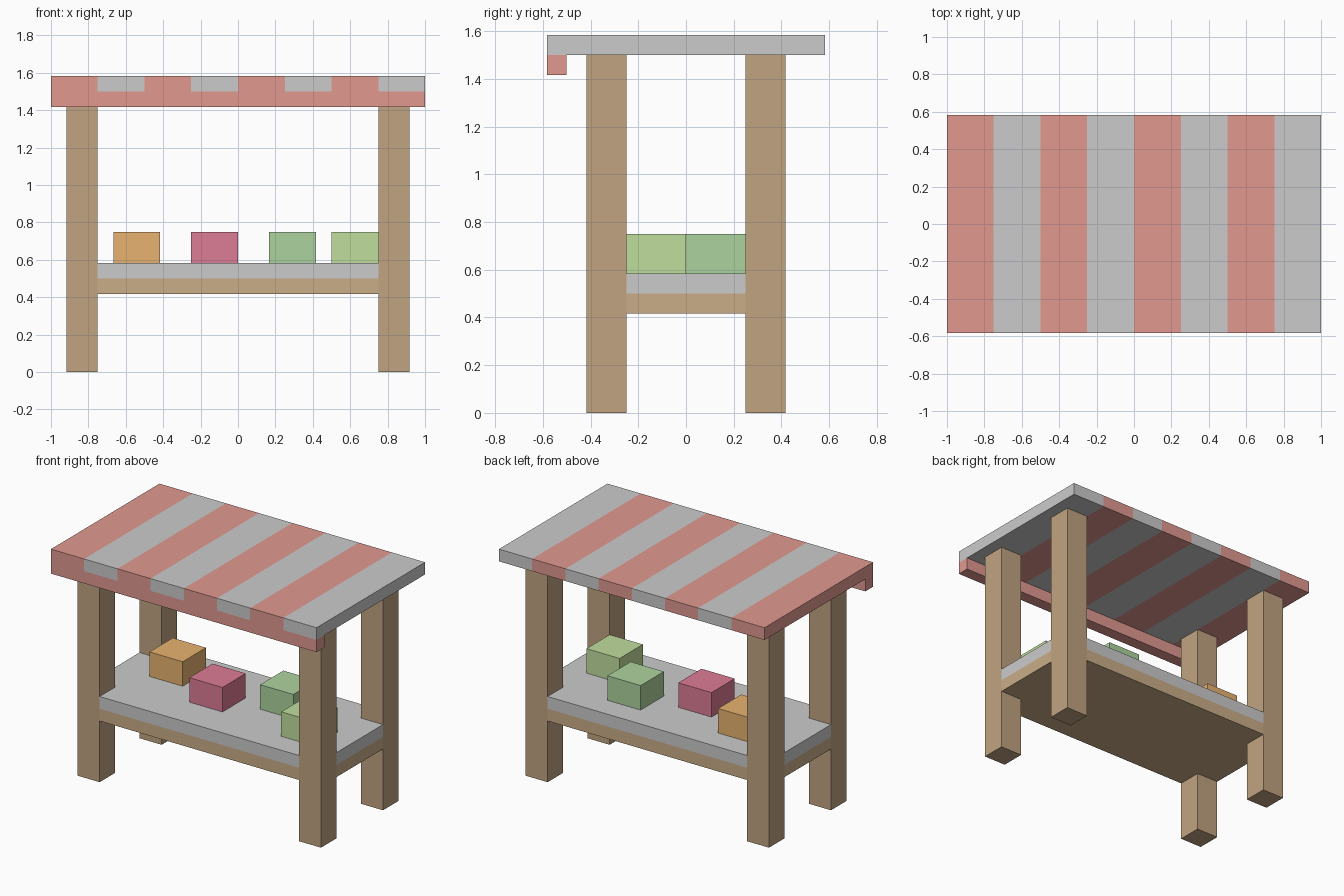
import bpy, bmesh

if "Cube" in bpy.data.objects:
    bpy.data.objects.remove(bpy.data.objects["Cube"])

U = 1 / 12  # the stall is laid out on a grid of 24 units per 2 m


def material(name, rgb):
    m = bpy.data.materials.new(name)
    m.diffuse_color = (*rgb, 1)
    m.use_nodes = True
    m.node_tree.nodes["Principled BSDF"].inputs["Base Color"].default_value = m.diffuse_color
    return m


wood = material("wood", (0.53, 0.37, 0.22))
plank = material("plank", (0.59, 0.42, 0.25))
red = material("red_cloth", (0.75, 0.32, 0.28))
orange = material("orange", (0.81, 0.45, 0.16))
berry = material("berry", (0.72, 0.20, 0.30))
green = material("green", (0.42, 0.65, 0.34))
lime = material("lime", (0.53, 0.73, 0.34))


def finish(name, bm, mat):
    bmesh.ops.recalc_face_normals(bm, faces=bm.faces)
    mesh = bpy.data.meshes.new(name)
    bm.to_mesh(mesh)
    bm.free()
    if mat:
        mesh.materials.append(mat)
    ob = bpy.data.objects.new(name, mesh)
    bpy.context.collection.objects.link(ob)


def prism(name, outline, z0, z1, mat=None):
    """Extrude an XY outline (grid units) from z0 to z1."""
    bm = bmesh.new()
    face = bm.faces.new([bm.verts.new((x * U, y * U, z0 * U)) for x, y in outline])
    top = bmesh.ops.extrude_face_region(bm, geom=[face])["geom"]
    bmesh.ops.translate(bm, vec=(0, 0, (z1 - z0) * U),
                        verts=[v for v in top if isinstance(v, bmesh.types.BMVert)])
    finish(name, bm, mat)


def box(name, x0, x1, y0, y1, z0, z1, mat=None):
    prism(name, [(x0, y0), (x1, y0), (x1, y1), (x0, y1)], z0, z1, mat)


# Four corner posts
for side, x in (("left", -11), ("right", 9)):
    for end, y in (("front", -5), ("back", 3)):
        box(f"{end}_{side}_post", x, x + 2, y, y + 2, 0, 18, wood)

# Counter: two layers notched around the posts
notched = [(-9, -5), (9, -5), (9, -3), (11, -3), (11, 3), (9, 3),
           (9, 5), (-9, 5), (-9, 3), (-11, 3), (-11, -3), (-9, -3)]
prism("counter_base", notched, 5, 6, plank)
prism("counter_top", notched, 6, 7)

# Striped awning and its front valance
for i in range(8):
    x = -12 + 3 * i
    box(f"awning_stripe_{i + 1}", x, x + 3, -7, 7, 18, 19, None if i % 2 else red)
box("awning_valance", -12, 12, -7, -6, 17, 18, red)

# Goods on the counter
for name, x, y, mat in (("orange_goods", -8, 0, orange), ("berry_goods", -3, -2, berry),
                        ("green_goods", 2, 0, green), ("lime_goods", 6, -3, lime)):
    box(name, x, x + 3, y, y + 3, 7, 9, mat)
